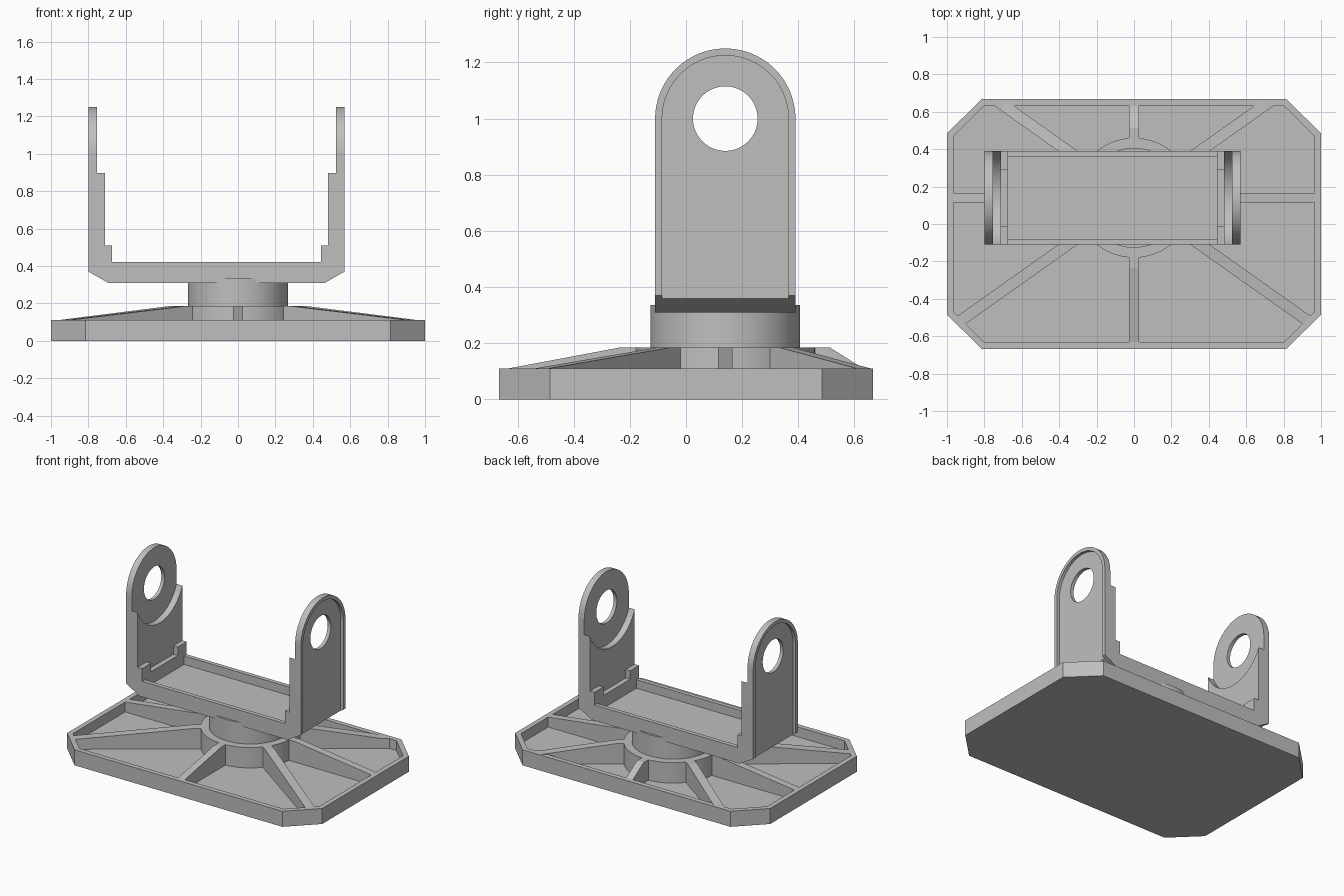
import bpy, bmesh
from math import sin, cos, pi, radians
from mathutils import Matrix

cube = bpy.data.objects.get("Cube")
if cube:
    bpy.data.objects.remove(cube, do_unlink=True)

grey = bpy.data.materials.new("plain grey")
grey.use_nodes = True
COLOUR = (0.52, 0.52, 0.52, 1)
grey.diffuse_color = COLOUR
grey.node_tree.nodes["Principled BSDF"].inputs["Base Color"].default_value = COLOUR

HUB_Y = 0.14      # hub and arm centre line
ARM_X = -0.115    # middle of the bracket
HALF = 0.25       # half depth of the bracket
PIVOT_Z = 1.0     # height of the arm holes
RIM = 0.11        # height of the base rim
FLOOR = 0.04


def prism(name, points, axis, lo, hi, pocket=None):
    """Extrude a 2D outline along an axis; pocket = (wall, depth) hollows the far end."""
    place = {"x": lambda a, b: (lo, a, b),
             "y": lambda a, b: (a, lo, b),
             "z": lambda a, b: (a, b, lo)}[axis]
    bm = bmesh.new()
    face = bm.faces.new([bm.verts.new(place(a, b)) for a, b in points])
    out = bmesh.ops.extrude_face_region(bm, geom=[face])["geom"]
    move = [hi - lo if axis == k else 0 for k in "xyz"]
    bmesh.ops.translate(bm, vec=move, verts=[v for v in out if isinstance(v, bmesh.types.BMVert)])
    bmesh.ops.recalc_face_normals(bm, faces=bm.faces)
    if pocket:
        cap = [f for f in out if isinstance(f, bmesh.types.BMFace)]
        bmesh.ops.inset_individual(bm, faces=cap, thickness=pocket[0], use_even_offset=True)
        bmesh.ops.inset_individual(bm, faces=cap, thickness=0, depth=-pocket[1])
    mesh = bpy.data.meshes.new(name)
    bm.to_mesh(mesh)
    bm.free()
    mesh.materials.append(grey)
    obj = bpy.data.objects.new(name, mesh)
    bpy.context.collection.objects.link(obj)
    return obj


def combine(obj, cutter, operation="DIFFERENCE"):
    """Apply a boolean and throw the cutter away."""
    cutter.hide_render = True
    mod = obj.modifiers.new("cut", "BOOLEAN")
    mod.operation, mod.object, mod.solver = operation, cutter, "EXACT"
    bpy.context.view_layer.update()
    done = obj.evaluated_get(bpy.context.evaluated_depsgraph_get())
    mesh = bpy.data.meshes.new_from_object(done)
    obj.modifiers.clear()
    obj.data = mesh
    bpy.data.objects.remove(cutter, do_unlink=True)


def circle(cx, cy, r, n=96):
    return [(cx + r * cos(2 * pi * i / n), cy + r * sin(2 * pi * i / n)) for i in range(n)]


def arch(r, bottom, n=48):
    """Upright outline with a round top, in y and z."""
    top = [(HUB_Y + r * cos(pi * i / n), PIVOT_Z + r * sin(pi * i / n)) for i in range(n + 1)]
    return top + [(HUB_Y - r, bottom), (HUB_Y + r, bottom)]


def box(name, half_x, y0, y1, z0, z1):
    """Box centred on the bracket."""
    a, b = ARM_X - half_x, ARM_X + half_x
    return prism(name, [(a, y0), (b, y0), (b, y1), (a, y1)], "z", z0, z1)


# Base tray with cut corners and a thin raised rim
octagon = [(1, -.485), (1, .485), (.815, .667), (-.815, .667),
           (-1, .485), (-1, -.485), (-.815, -.667), (.815, -.667)]
prism("base_tray", octagon, "z", 0, RIM, pocket=(0.035, RIM - FLOOR))

# Hub: wide collar and the post that carries the bracket
prism("hub_collar", circle(0, HUB_Y, 0.32), "z", 0.02, 0.185)
prism("hub_post", circle(0, HUB_Y, 0.267), "z", 0.02, 0.335)

# Sloping ribs from the collar to the rim: (angle, reach)
SLANT = 35.3
ribs = [(0, .965), (180, .965), (90, .492), (270, .772),
        (SLANT, .852), (180 - SLANT, .852), (-SLANT, 1.13), (180 + SLANT, 1.13)]
for i, (angle, reach) in enumerate(ribs):
    half = 0.026 if angle % 90 == 0 else 0.03
    side = [(.28, .02), (.28, .185), (.372, .185), (reach, RIM), (reach + .045, RIM), (reach + .045, .02)]
    rib = prism(f"rib_{i + 1}", side, "y", -half, half)
    rib.data.transform(Matrix.Translation((0, HUB_Y, 0)) @ Matrix.Rotation(radians(angle), 4, "Z"))
    combine(rib, prism("trim", octagon, "z", 0, 0.3), "INTERSECT")

# Bracket: stepped U section, rounded at the arm tops
right_half = [(.58, .31), (.685, .37), (.685, 1.3), (.595, 1.3), (.595, .51), (.56, .51), (.56, .42)]
section = [(ARM_X + x, z) for x, z in right_half]
section += [(ARM_X - x, z) for x, z in reversed(right_half)]
bracket = prism("bracket", section, "y", HUB_Y - HALF, HUB_Y + HALF)
combine(bracket, prism("arm_outline", arch(HALF, 0.2), "x", -1, 1), "INTERSECT")

# Round clearance in the inner pads, then the pivot holes
combine(bracket, prism("pad_cut", circle(HUB_Y, PIVOT_Z, 0.27), "x", ARM_X - .64, ARM_X + .64))
combine(bracket, prism("hole_cut", circle(HUB_Y, PIVOT_Z, 0.115), "x", -1, 1))

# Shallow recess on the outside of each arm
for s in (-1, 1):
    ends = sorted((ARM_X + s * .665, ARM_X + s * .8))
    combine(bracket, prism("recess_cut", arch(0.225, 0.2), "x", *ends))

# Sunken floor between the rails, and a notch in each end step
combine(bracket, box("floor_cut", .56, HUB_Y - .22, HUB_Y + .22, .36, .6))
combine(bracket, box("notch_cut", .595, HUB_Y - .15, HUB_Y + .15, .45, .6))

# Smooth the round parts, keep the corners sharp
bpy.ops.object.select_all(action="DESELECT")
for obj in bpy.context.collection.objects:
    if obj.type == "MESH" and obj.name.split("_")[0] in ("hub", "bracket"):
        obj.select_set(True)
        bpy.context.view_layer.objects.active = obj
bpy.ops.object.shade_smooth_by_angle(angle=radians(30))
